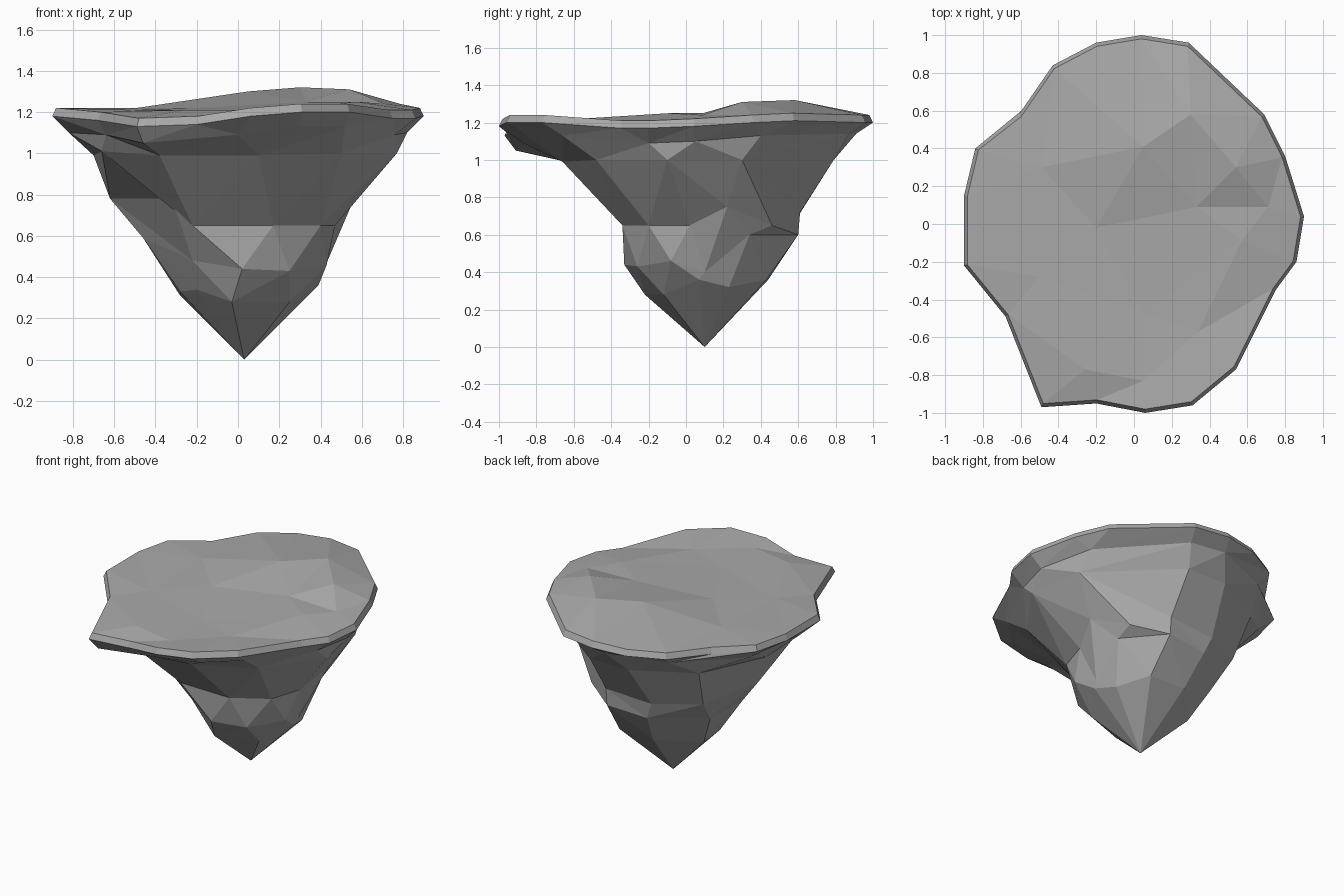
import bpy
import bmesh
from math import atan2
from mathutils import Vector
from mathutils.geometry import delaunay_2d_cdt

cube = bpy.data.objects.get("Cube")
if cube:
    bpy.data.objects.remove(cube, do_unlink=True)


def points(table):
    """Turn rows of hundredths into vectors."""
    return [Vector(row) / 100 for row in table]


# Widest outline of the slab, and the hills on its top
rim = points([(90, 4, 118), (80, 36, 120), (69, 58, 121), (29, 96, 120), (4, 100, 120),
              (-20, 96, 119), (-43, 84, 118), (-61, 58, 117), (-84, 40, 118),
              (-90, 15, 118), (-90, -22, 118), (-68, -49, 116), (-49, -97, 113),
              (-20, -95, 114), (6, -100, 118), (31, -96, 120), (54, -77, 120),
              (75, -35, 117), (86, -20, 117)])
hills = points([(5, 41, 130), (-49, 30, 122), (-20, -2, 122), (33, 9, 125), (54, 30, 131),
                (71, 9, 124), (57, -9, 125), (5, -47, 121), (34, -57, 122), (30, 58, 132),
                (-50, -28, 121), (-26, -77, 121), (5, -83, 121)])

# Rock rings below the slab, from the top down to the tip
shoulder = points([(-46, -91, 105), (0, -87, 109), (30, -85, 113), (52, -66, 113),
                   (76, -20, 109), (82, 5, 110), (70, 40, 113), (25, 87, 114),
                   (0, 91, 114), (-40, 76, 112), (-75, 36, 110), (-82, -10, 110),
                   (-64, -45, 109)])
ledge = points([(-66, -35, 101), (-38, -64, 99), (10, -66, 99), (50, -48, 100),
                (77, -10, 100), (71, 30, 100), (20, 79, 100), (-10, 79, 100),
                (-50, 57, 100), (-70, 10, 99)])
waist = points([(-62, 8, 78), (-32, -38, 78), (-22, -33, 65), (17, -34, 65), (40, -20, 65),
                (47, 2, 65), (55, 22, 75), (42, 46, 65), (20, 61, 72), (-15, 60, 70),
                (-45, 45, 72)])
lower_ledge = points([(2, -33, 44), (25, -26, 43), (43, -8, 46), (40, 10, 40), (42, 34, 60),
                      (20, 60, 60), (-10, 58, 58), (-40, 30, 55), (-46, 2, 59),
                      (-22, -20, 48)])
foot = points([(-3, -22, 28), (25, -12, 28), (39, 7, 36), (34, 23, 32), (22, 43, 36),
               (-5, 44, 36), (-28, 20, 31), (-28, 2, 33), (-20, -10, 34)])
tip = Vector((0.03, 0.10, 0))

bm = bmesh.new()


def angle(vert):
    return atan2(vert.co.y - tip.y, vert.co.x - tip.x)


def add_ring(coords):
    """Add vertices, ordered around the upright axis through the tip."""
    return sorted((bm.verts.new(co) for co in coords), key=angle)


def stitch(upper, lower):
    """Join two rings of any size with triangles, walking round by angle."""
    i = j = 0
    while i < len(upper) or j < len(lower):
        a, b = upper[i % len(upper)], lower[j % len(lower)]
        if j == len(lower) or (i < len(upper) and
                               angle(upper[(i + 1) % len(upper)]) + 7 * (i + 1 == len(upper))
                               < angle(lower[(j + 1) % len(lower)]) + 7 * (j + 1 == len(lower))):
            i += 1
            bm.faces.new((a, b, upper[i % len(upper)]))
        else:
            j += 1
            bm.faces.new((a, b, lower[j % len(lower)]))


# Slab edge and tapering rock
lip = add_ring([Vector((p.x * 0.98, p.y * 0.98, p.z + 0.04)) for p in rim])
rings = [lip] + [add_ring(r) for r in (rim, shoulder, ledge, waist, lower_ledge, foot)]
for upper, lower in zip(rings, rings[1:]):
    stitch(upper, lower)
end = bm.verts.new(tip)
for a, b in zip(foot_ring := rings[-1], foot_ring[1:] + foot_ring[:1]):
    bm.faces.new((a, end, b))

# Uneven top surface, triangulated inside the lip
surface = lip + [bm.verts.new(h) for h in hills]
count = len(lip)
border = [(i, (i + 1) % count) for i in range(count)]
result = delaunay_2d_cdt([v.co.xy for v in surface], border, [], 1, 1e-5)
triangles, originals = result[2], result[3]
for tri in triangles:
    bm.faces.new([surface[originals[i][0]] for i in tri])

bmesh.ops.recalc_face_normals(bm, faces=bm.faces)
mesh = bpy.data.meshes.new("floating_rock")
bm.to_mesh(mesh)
bm.free()

# Plain grey stone
stone = bpy.data.materials.new("grey_stone")
stone.use_nodes = True
grey = (0.4, 0.4, 0.4, 1)
stone.diffuse_color = grey
stone.node_tree.nodes["Principled BSDF"].inputs["Base Color"].default_value = grey
mesh.materials.append(stone)
rock = bpy.data.objects.new("floating_rock", mesh)
bpy.context.collection.objects.link(rock)
